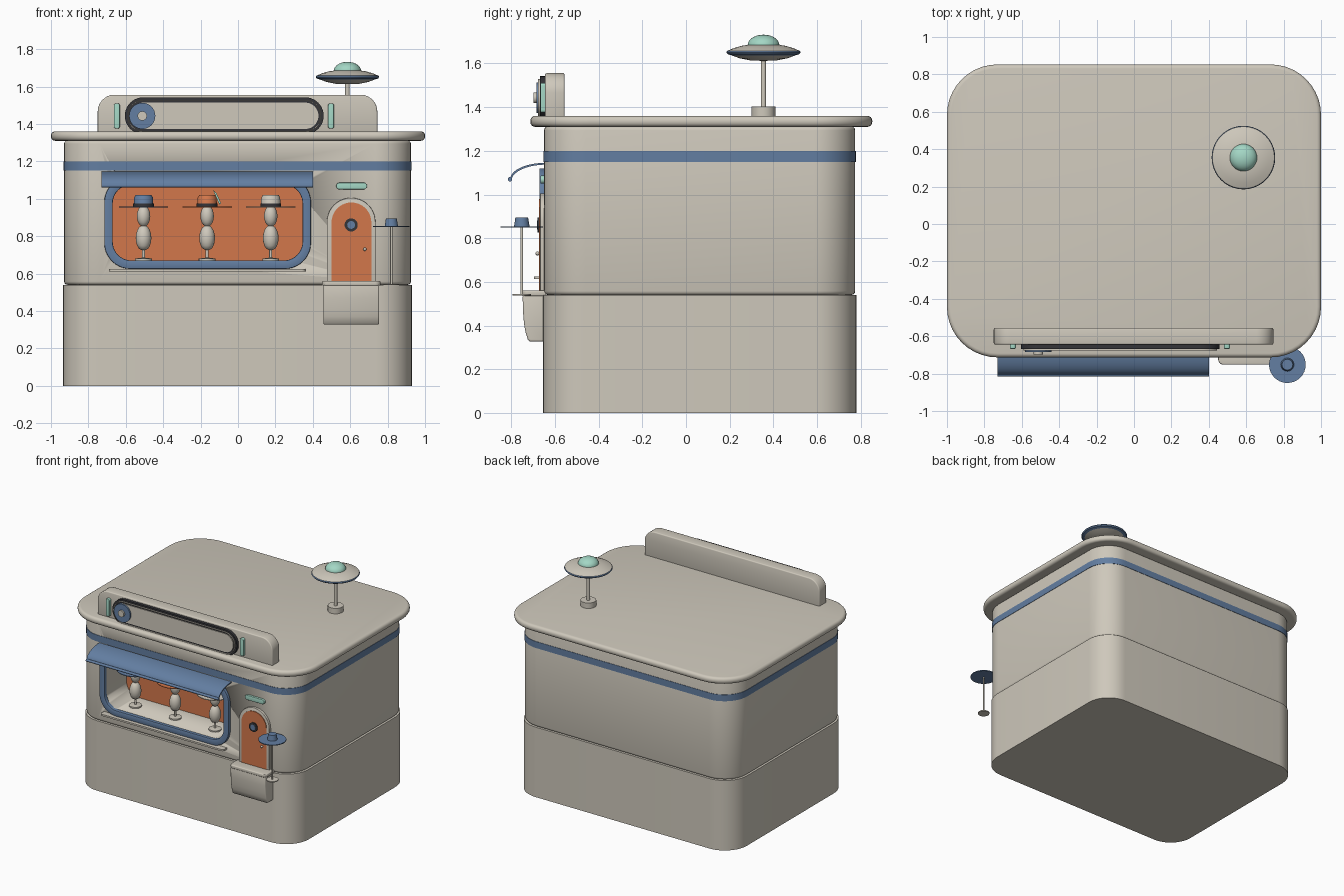
import bpy, bmesh, math
from mathutils import Vector

if "Cube" in bpy.data.objects:
    bpy.data.objects.remove(bpy.data.objects["Cube"], do_unlink=True)


def make_material(name, rgb):
    m = bpy.data.materials.new(name)
    m.use_nodes = True
    m.diffuse_color = (*rgb, 1)
    m.node_tree.nodes["Principled BSDF"].inputs["Base Color"].default_value = (*rgb, 1)
    return m


CREAM = make_material("cream", (0.62, 0.58, 0.50))
BLUE = make_material("slate blue", (0.125, 0.21, 0.36))
ORANGE = make_material("orange", (0.65, 0.185, 0.07))
TEAL = make_material("pale teal", (0.37, 0.68, 0.56))
DARK = make_material("charcoal", (0.035, 0.035, 0.04))


def finish(name, bm, mat, bevel=0, segments=3):
    bmesh.ops.recalc_face_normals(bm, faces=bm.faces)
    mesh = bpy.data.meshes.new(name)
    bm.to_mesh(mesh)
    bm.free()
    ob = bpy.data.objects.new(name, mesh)
    bpy.context.collection.objects.link(ob)
    mesh.materials.append(mat)
    bpy.ops.object.select_all(action='DESELECT')
    ob.select_set(True)
    bpy.context.view_layer.objects.active = ob
    if bevel:
        mod = ob.modifiers.new("Bevel", 'BEVEL')
        mod.width, mod.segments = bevel, segments
        mod.limit_method, mod.angle_limit = 'ANGLE', math.radians(50)
        bpy.ops.object.modifier_apply(modifier="Bevel")
    bpy.ops.object.shade_smooth_by_angle(angle=math.radians(35))
    return ob


def rounded(x0, x1, y0, y1, low, high=None, n=10):
    """Rectangle outline with separate radii for its lower and upper corners."""
    high = low if high is None else high
    pts = []
    corners = ((x1, y1, -1, -1, high), (x0, y1, 1, -1, high),
               (x0, y0, 1, 1, low), (x1, y0, -1, 1, low))
    for q, (cx, cy, sx, sy, r) in enumerate(corners):
        if r == 0:
            pts.append((cx, cy))
            continue
        for i in range(n + 1):
            a = math.pi / 2 * (q + i / n)
            pts.append((cx + sx * r + r * math.cos(a), cy + sy * r + r * math.sin(a)))
    return pts


# Outlines lie across the named axis: z gives (x, y), y gives (x, z), x gives (y, z)
PLACE = {'z': lambda p, d: (p[0], p[1], d),
         'y': lambda p, d: (p[0], d, p[1]),
         'x': lambda p, d: (d, p[0], p[1])}


def prism(name, pts, axis, lo, hi, mat, bevel=0, segments=3):
    bm = bmesh.new()
    a, b = ([bm.verts.new(PLACE[axis](p, d)) for p in pts] for d in (lo, hi))
    bm.faces.new(a)
    bm.faces.new(b)
    for i in range(len(pts)):
        j = (i + 1) % len(pts)
        bm.faces.new((a[i], a[j], b[j], b[i]))
    bmesh.ops.remove_doubles(bm, verts=bm.verts, dist=1e-5)
    return finish(name, bm, mat, bevel, segments)


def frame(name, outer, inner, lo, hi, mat, bevel=0):
    """Front-facing ring between two outlines of equal point count."""
    bm = bmesh.new()
    loops = [[bm.verts.new((p[0], d, p[1])) for p in pts]
             for pts, d in ((outer, lo), (outer, hi), (inner, hi), (inner, lo))]
    for k in range(4):
        a, b = loops[k], loops[(k + 1) % 4]
        for i in range(len(a)):
            j = (i + 1) % len(a)
            bm.faces.new((a[i], a[j], b[j], b[i]))
    return finish(name, bm, mat, bevel, 2)


def lathe(name, profile, centre, mat, axis='z', steps=32):
    """Spin (radius, height) points around an axis; y points out of the front."""
    bm = bmesh.new()
    verts = [bm.verts.new((r, 0, h)) for r, h in profile]
    edges = [bm.edges.new(e) for e in zip(verts, verts[1:])]
    bmesh.ops.spin(bm, geom=verts + edges, cent=(0, 0, 0), axis=(0, 0, 1),
                   angle=2 * math.pi, steps=steps)
    bmesh.ops.remove_doubles(bm, verts=bm.verts, dist=1e-5)
    for v in bm.verts:
        if axis == 'y':
            v.co = Vector((v.co.x, -v.co.z, v.co.y))
        v.co += Vector(centre)
    return finish(name, bm, mat)


def disc(name, r, h, centre, mat, axis='z'):
    return lathe(name, [(0, 0), (r, 0), (r, h), (0, h)], centre, mat, axis)


def oval(r, z0, z1, n=10):
    return [(r * math.sin(math.pi * i / n),
             (z0 + z1) / 2 - (z1 - z0) / 2 * math.cos(math.pi * i / n)) for i in range(n + 1)]


# Building shell
prism("base", rounded(-0.935, 0.93, -0.655, 0.78, 0.19), 'z', 0, 0.54, CREAM)
body = prism("upper_walls", rounded(-0.93, 0.925, -0.65, 0.775, 0.19), 'z', 0.54, 1.312,
             CREAM, 0.018)
prism("wall_stripe", rounded(-0.933, 0.928, -0.653, 0.778, 0.193), 'z', 1.15, 1.20, BLUE)
prism("roof_slab", rounded(-1, 1, -0.713, 0.853, 0.27), 'z', 1.31, 1.36, CREAM, 0.022, 4)

# Display window recess
opening = rounded(-0.67, 0.345, 0.67, 1.075, 0.10)
cutter = prism("window_cutter", opening, 'y', -0.8, -0.395, CREAM)
cutter.hide_render = True
mod = body.modifiers.new("Window", 'BOOLEAN')
mod.operation, mod.object, mod.solver = 'DIFFERENCE', cutter, 'EXACT'
bpy.context.view_layer.objects.active = body
bpy.ops.object.modifier_apply(modifier="Window")
bpy.data.objects.remove(cutter, do_unlink=True)
prism("window_back_panel", opening, 'y', -0.403, -0.394, ORANGE)
frame("window_frame", rounded(-0.715, 0.39, 0.625, 1.12, 0.14), opening,
      -0.672, -0.64, BLUE, 0.005)
prism("window_sill", rounded(-0.69, 0.36, -0.697, -0.64, 0.02, 0), 'z', 0.612, 0.625, CREAM)

# Curved awning with a rolled front edge
arc = [(-0.645 - 0.16 * math.sin(a), 1.07 + 0.075 * math.cos(a))
       for a in (math.pi / 2 * i / 10 for i in range(11))]
under = [(y + 0.005, z - 0.008) for y, z in reversed(arc)]
prism("awning", arc + under, 'x', -0.73, 0.40, BLUE)
prism("awning_roll", rounded(-0.816, -0.796, 1.06, 1.08, 0.0099, n=4), 'x', -0.73, 0.40, BLUE)


def hat(name, x, y, z, brim, crown, height, mat):
    disc(name + "_brim", brim, 0.005, (x, y, z), mat)
    disc(name + "_band", crown + 0.003, 0.018, (x, y, z + 0.004), DARK)
    lathe(name + "_crown", [(crown, 0), (crown * 0.95, height * 0.8),
                            (crown * 0.8, height), (0, height)], (x, y, z), mat)


# Hat stands in the window
for label, x, mat in (("left", 0.175, CREAM), ("middle", -0.165, ORANGE), ("right", -0.505, BLUE)):
    profile = [(0, 0.67), (0.045, 0.67), (0.045, 0.68), (0.008, 0.685), (0.008, 0.725)]
    profile += oval(0.042, 0.72, 0.86)[2:-1] + oval(0.036, 0.85, 0.965)[1:]
    lathe(label + "_hat_stand", profile, (x, -0.53, 0), CREAM, steps=20)
    hat(label + "_display_hat", x, -0.53, 0.953, 0.132, 0.053, 0.067, mat)
prism("hat_feather", [(-0.10, 0.97), (-0.09, 0.975), (-0.115, 1.03), (-0.135, 1.05)],
      'y', -0.592, -0.586, TEAL)

# Door, porthole, knob and lamp
prism("door_surround", rounded(0.475, 0.735, 0.55, 1.005, 0, 0.1299), 'y', -0.668, -0.64, CREAM, 0.006)
prism("door", rounded(0.50, 0.713, 0.555, 0.98, 0, 0.1064), 'y', -0.673, -0.66, ORANGE)
disc("porthole_ring", 0.035, 0.01, (0.605, -0.671, 0.86), DARK, 'y')
disc("porthole_glass", 0.021, 0.004, (0.605, -0.679, 0.86), BLUE, 'y')
lathe("door_knob", oval(0.009, 0, 0.018), (0.678, -0.671, 0.73), CREAM, 'y', 12)
prism("door_lamp", rounded(0.525, 0.69, 1.05, 1.086, 0.0179), 'y', -0.667, -0.64, TEAL, 0.005)

# Door step with a curved skirt
prism("step_top", rounded(0.45, 0.762, -0.752, -0.64, 0.03, 0), 'z', 0.535, 0.56, CREAM, 0.006)
prism("step_skirt", [(-0.64, 0.54), (-0.748, 0.54), (-0.747, 0.47), (-0.742, 0.41),
                     (-0.735, 0.37), (-0.724, 0.335), (-0.715, 0.327), (-0.64, 0.327)],
      'x', 0.457, 0.755, CREAM, 0.008)

# Outdoor hat on a pole
disc("pole_foot", 0.042, 0.007, (0.82, -0.752, 0.538), CREAM)
disc("hat_pole", 0.006, 0.31, (0.82, -0.752, 0.542), CREAM)
disc("outdoor_hat_brim", 0.098, 0.006, (0.82, -0.752, 0.848), BLUE)
lathe("outdoor_hat_crown", [(0.036, 0), (0.029, 0.044), (0, 0.044)], (0.82, -0.752, 0.851), BLUE)

# Roof sign: backing, dark surround, pale panel, round boss and side lamps
prism("sign_backing", rounded(-0.75, 0.745, 1.35, 1.556, 0, 0.09), 'y', -0.645, -0.556, CREAM, 0.008)
prism("sign_surround", rounded(-0.605, 0.458, 1.345, 1.542, 0.098), 'y', -0.668, -0.64, DARK)
frame("sign_rim", rounded(-0.592, 0.445, 1.358, 1.529, 0.085),
      rounded(-0.587, 0.44, 1.363, 1.524, 0.080), -0.677, -0.66, CREAM)
prism("sign_panel", rounded(-0.577, 0.43, 1.373, 1.514, 0.070), 'y', -0.673, -0.66, CREAM)
disc("sign_boss", 0.07, 0.015, (-0.512, -0.67, 1.443), BLUE, 'y')
disc("sign_boss_centre", 0.025, 0.014, (-0.512, -0.684, 1.443), CREAM, 'y')
for label, x in (("right", -0.648), ("left", 0.497)):
    prism(label + "_sign_lamp", rounded(x - 0.016, x + 0.016, 1.375, 1.51, 0.012),
          'y', -0.667, -0.64, TEAL, 0.004)

# Saucer on the roof
SX, SY = 0.585, 0.355
disc("saucer_foot", 0.055, 0.045, (SX, SY, 1.357), CREAM)
disc("saucer_pole", 0.012, 0.23, (SX, SY, 1.39), CREAM)
lathe("saucer_underside", [(0, 1.612), (0.06, 1.614), (0.11, 1.624), (0.145, 1.637)],
      (SX, SY, 0), CREAM, steps=40)
lathe("saucer_rim", [(0.145, 1.637), (0.164, 1.643), (0.17, 1.651), (0.166, 1.658)],
      (SX, SY, 0), BLUE, steps=40)
lathe("saucer_top", [(0.166, 1.658), (0.135, 1.671), (0.10, 1.681), (0.06, 1.687), (0, 1.688)],
      (SX, SY, 0), CREAM, steps=40)
lathe("saucer_dome", oval(0.073, 1.635, 1.732, 14), (SX, SY, 0), TEAL)
